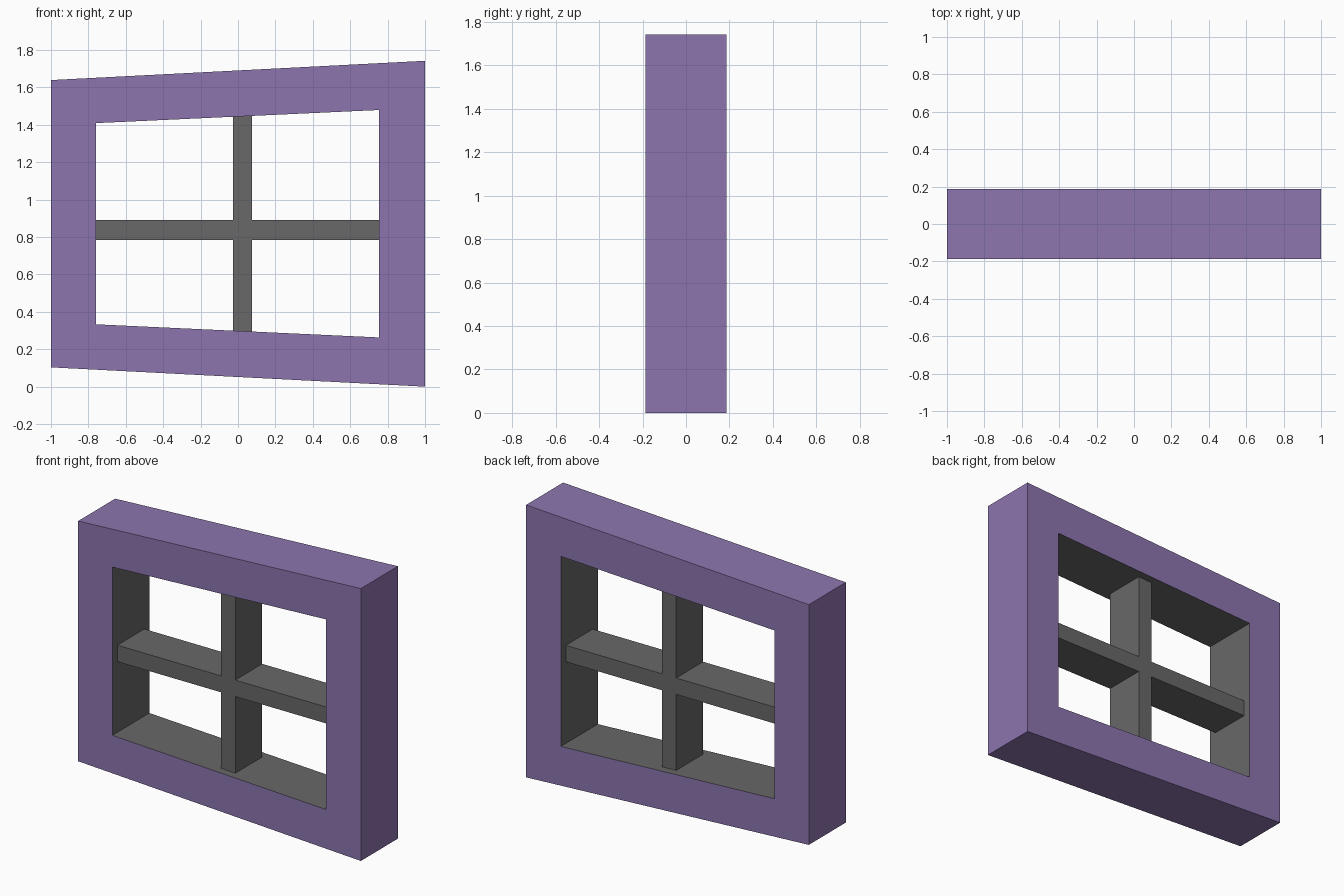
import bpy, bmesh

if "Cube" in bpy.data.objects:
    bpy.data.objects.remove(bpy.data.objects["Cube"])

MID = 0.871          # height of the frame's horizontal mirror line
FRAME_Y, BAR_Y = 0.187, 0.136


def material(name, rgb):
    m = bpy.data.materials.new(name)
    m.diffuse_color = (*rgb, 1)
    m.use_nodes = True
    m.node_tree.nodes["Principled BSDF"].inputs["Base Color"].default_value = m.diffuse_color
    return m


purple = material("purple paint", (0.266, 0.178, 0.429))
grey = material("dark grey", (0.138, 0.138, 0.138))


def make_object(name, bm, mats):
    bmesh.ops.recalc_face_normals(bm, faces=bm.faces[:])
    me = bpy.data.meshes.new(name)
    bm.to_mesh(me)
    bm.free()
    for m in mats:
        me.materials.append(m)
    ob = bpy.data.objects.new(name, me)
    bpy.context.collection.objects.link(ob)
    return ob


def trapezoid(x0, h0, x1, h1):
    """Corners of a trapezoid with half heights h0 (left) and h1 (right)."""
    return [(x0, MID - h0), (x1, MID - h1), (x1, MID + h1), (x0, MID + h0)]


# Window frame: skewed ring, painted outside and grey inside the opening
outer = trapezoid(-1, 0.768, 1, 0.871)
IX0, IH0, IX1, IH1 = -0.758, 0.538, 0.755, 0.608
inner = trapezoid(IX0, IH0, IX1, IH1)

bm = bmesh.new()
of, ob_, nf, nb = [[bm.verts.new((x, y, z)) for x, z in pts]
                   for pts, y in ((outer, -FRAME_Y), (outer, FRAME_Y),
                                  (inner, -FRAME_Y), (inner, FRAME_Y))]
for i in range(4):
    j = (i + 1) % 4
    for a, b, mat in ((of, nf, 0), (ob_, nb, 0), (of, ob_, 0), (nf, nb, 1)):
        bm.faces.new((a[i], a[j], b[j], b[i])).material_index = mat
make_object("window_frame", bm, [purple, grey])

# Glazing bars: one cross profile whose ends follow the sloped opening
BX0, BX1, BZ0, BZ1 = -0.026, 0.076, 0.785, 0.89


def half(x):
    return IH0 + (IH1 - IH0) * (x - IX0) / (IX1 - IX0)


cross = [(BX0, MID - half(BX0)), (BX1, MID - half(BX1)),
         (BX1, BZ0), (IX1, BZ0), (IX1, BZ1), (BX1, BZ1),
         (BX1, MID + half(BX1)), (BX0, MID + half(BX0)),
         (BX0, BZ1), (IX0, BZ1), (IX0, BZ0), (BX0, BZ0)]
bm = bmesh.new()
face = bm.faces.new([bm.verts.new((x, -BAR_Y, z)) for x, z in cross])
ext = bmesh.ops.extrude_face_region(bm, geom=[face], use_keep_orig=True)
bmesh.ops.translate(bm, vec=(0, 2 * BAR_Y, 0),
                    verts=[v for v in ext["geom"] if isinstance(v, bmesh.types.BMVert)])
make_object("glazing_bars", bm, [grey])
